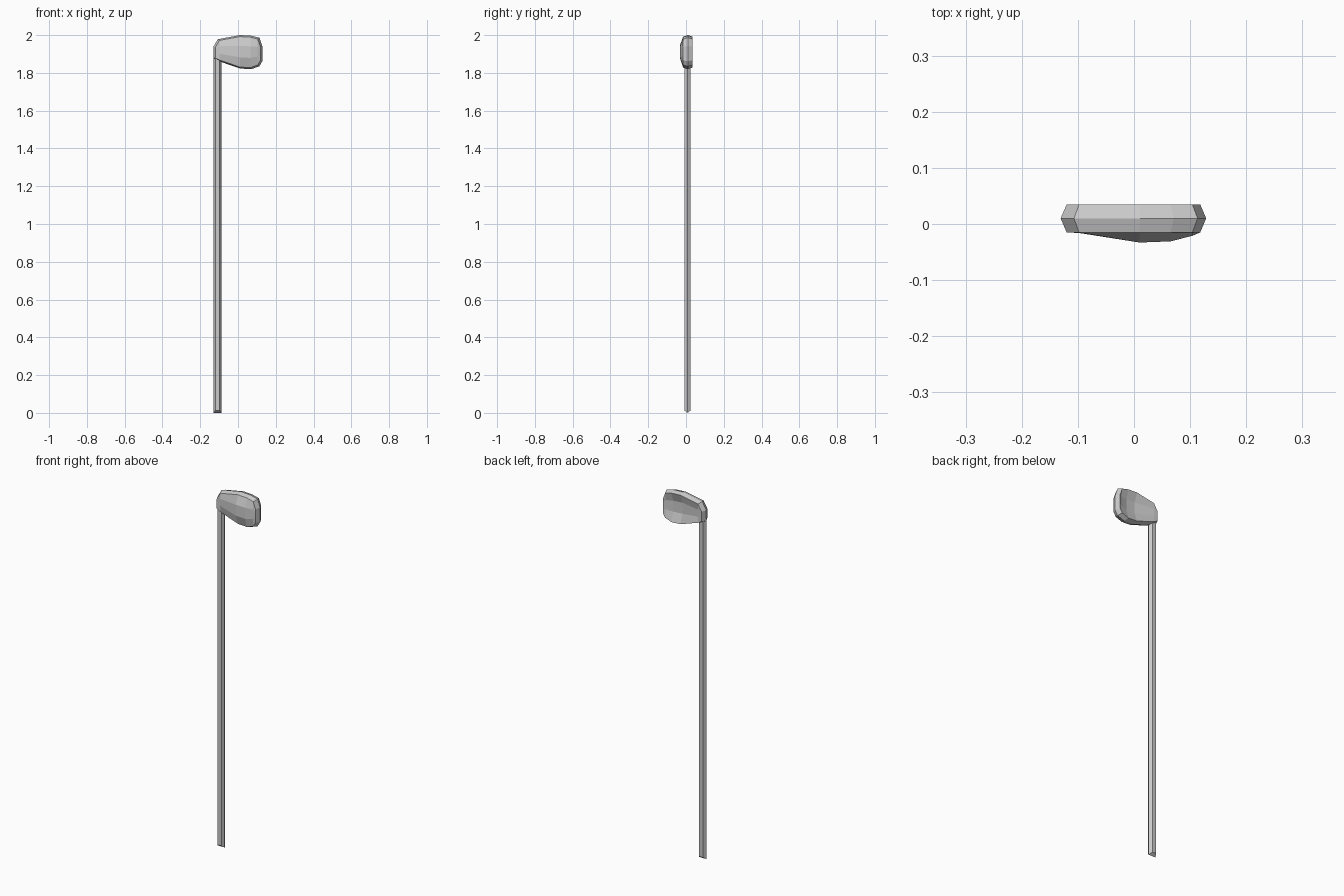
import bpy, bmesh

if "Cube" in bpy.data.objects:
    bpy.data.objects.remove(bpy.data.objects["Cube"])


def finish(bm, name):
    bmesh.ops.recalc_face_normals(bm, faces=bm.faces)
    me = bpy.data.meshes.new(name)
    bm.to_mesh(me)
    bm.free()
    ob = bpy.data.objects.new(name, me)
    bpy.context.collection.objects.link(ob)
    return ob


# Shaft: six-sided bar with a wedge-shaped foot
bm = bmesh.new()
section = [(-0.13, 0.008), (-0.12, -0.008), (-0.097, -0.008),
           (-0.087, 0.008), (-0.097, 0.024), (-0.12, 0.024)]
low = [bm.verts.new((x, y, 0.0 if y == 0.008 else 0.012)) for x, y in section]
high = [bm.verts.new((x, y, 1.89)) for x, y in section]
for i in range(6):
    j = (i + 1) % 6
    bm.faces.new((low[i], low[j], high[j], high[i]))
bm.faces.new(low[:4])
bm.faces.new((low[3], low[4], low[5], low[0]))
bm.faces.new(high)
finish(bm, "shaft")

# Head: dished grid, convex in front and hollow behind, with a bevelled rim
# Each column is x, top z, bottom z, bulge
columns = [(-0.12, 1.935, 1.88, 0.0), (-0.098, 1.972, 1.868, 0.001),
           (0.01, 1.992, 1.831, 0.018), (0.065, 1.989, 1.828, 0.016),
           (0.104, 1.979, 1.842, 0.006), (0.118, 1.94, 1.866, 0.0)]
rows = [(0.0, 0.0), (0.3, 1.0), (0.68, 1.0), (1.0, 0.0)]
bm = bmesh.new()


def dish(y):
    grid = [[bm.verts.new((x, y - bulge * k, top + (bot - top) * t))
             for t, k in rows] for x, top, bot, bulge in columns]
    for a, b in zip(grid, grid[1:]):
        for r in range(len(rows) - 1):
            bm.faces.new((a[r], a[r + 1], b[r + 1], b[r]))
    # outer loop of the grid
    return ([c[0] for c in grid] + grid[-1][1:]
            + [c[-1] for c in grid[-2::-1]] + grid[0][-2:0:-1])


front = dish(-0.015)
back = dish(0.035)
middle = [bm.verts.new((v.co.x * 1.09, 0.01, 1.91 + (v.co.z - 1.91) * 1.1))
          for v in front]
for a, b in ((front, middle), (middle, back)):
    for i in range(len(a)):
        j = (i + 1) % len(a)
        bm.faces.new((a[i], a[j], b[j], b[i]))
finish(bm, "head")
